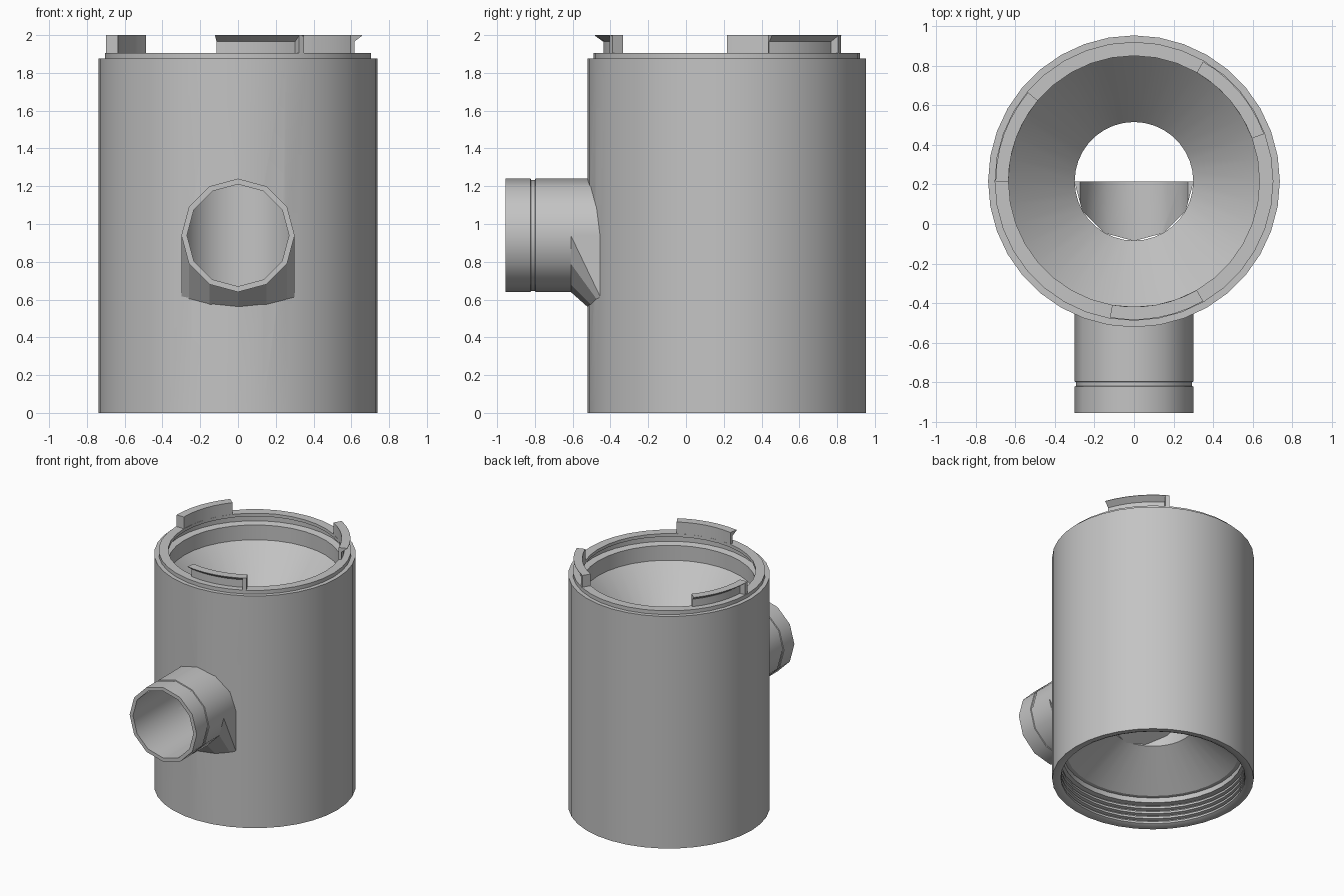
import bpy, bmesh, math
from mathutils import Matrix

if "Cube" in bpy.data.objects:
    bpy.data.objects.remove(bpy.data.objects["Cube"], do_unlink=True)

CY = 0.216          # centre line of the housing
PIPE_Z = 0.94       # centre line of the side spout
R = 0.738
PIPE_R, BORE_R = 0.30, 0.272

grey = bpy.data.materials.new("plain grey")
grey.use_nodes = True
grey.diffuse_color = (0.55, 0.55, 0.55, 1)
grey.node_tree.nodes["Principled BSDF"].inputs["Base Color"].default_value = (0.55, 0.55, 0.55, 1)

UPRIGHT = Matrix.Translation((0, CY, 0))
FORWARD = Matrix.Translation((0, 0, PIPE_Z)) @ Matrix.Rotation(math.pi / 2, 4, 'X')


def finish(name, bm, matrix=None):
    if matrix:
        bm.transform(matrix)
    bmesh.ops.recalc_face_normals(bm, faces=bm.faces)
    mesh = bpy.data.meshes.new(name)
    bm.to_mesh(mesh)
    bm.free()
    mesh.materials.append(grey)
    obj = bpy.data.objects.new(name, mesh)
    bpy.context.collection.objects.link(obj)
    return obj


def smooth(obj):
    bpy.ops.object.select_all(action='DESELECT')
    obj.select_set(True)
    bpy.context.view_layer.objects.active = obj
    bpy.ops.object.shade_smooth_by_angle(angle=math.radians(32))


def lathe(name, profile, steps, matrix, start=0, end=360):
    """Sweep a closed (radius, height) loop around an axis, capping partial sweeps."""
    bm = bmesh.new()
    full = end - start == 360
    rings = []
    for i in range(steps if full else steps + 1):
        a = math.radians(start + (end - start) * i / steps)
        rings.append([bm.verts.new((r * math.cos(a), r * math.sin(a), z)) for r, z in profile])
    n = len(profile)
    for i in range(steps):
        a, b = rings[i], rings[(i + 1) % len(rings)]
        for j in range(n):
            k = (j + 1) % n
            bm.faces.new((a[j], b[j], b[k], a[k]))
    if not full:
        bm.faces.new(rings[0])
        bm.faces.new(rings[-1])
    return finish(name, bm, matrix)


def cut_bore(obj, cutter):
    cut = obj.modifiers.new("bore", 'BOOLEAN')
    cut.operation = 'DIFFERENCE'
    cut.solver = 'EXACT'
    cut.object = cutter
    bpy.context.view_layer.objects.active = obj
    bpy.ops.object.modifier_apply(modifier=cut.name)


# Housing: outer wall, stepped rim, upper funnel, throat, lower cone, threads
profile = [(R, 0), (R, 1.875), (0.705, 1.875), (0.705, 1.905),
           (0.635, 1.905), (0.635, 1.88), (0.685, 1.87), (0.685, 1.82),
           (0.635, 1.81), (0.635, 1.69), (PIPE_R, 1.33), (PIPE_R, 0.45),
           (0.63, 0.22), (0.66, 0.22), (0.66, 0.18)]
for i in range(4):
    z = 0.175 - i * 0.042
    profile += [(0.70, z), (0.70, z - 0.015), (0.675, z - 0.02), (0.675, z - 0.037)]
profile.append((0.70, 0))
housing = lathe("housing", profile, 36, UPRIGHT)

# Half-round block closing the front of the throat, with a sloping underside
bm = bmesh.new()
top, bottom = [], []
for i in range(7):
    a = math.pi + math.pi * i / 6
    x, y = 0.302 * math.cos(a), CY + 0.302 * math.sin(a)
    top.append(bm.verts.new((x, y, PIPE_Z)))
    bottom.append(bm.verts.new((x, y, 0.62 + 0.6 * (y - CY))))
bm.faces.new(top)
bm.faces.new(bottom)
for i in range(7):
    k = (i + 1) % 7
    bm.faces.new((top[i], top[k], bottom[k], bottom[i]))
floor = finish("throat_floor", bm)

# Bore through the front wall and the block into the throat
bm = bmesh.new()
bmesh.ops.create_cone(bm, cap_ends=True, segments=12, radius1=BORE_R, radius2=BORE_R, depth=1.3)
bmesh.ops.rotate(bm, verts=bm.verts, matrix=Matrix.Rotation(math.radians(30), 3, 'Z'))
cutter = finish("bore_cutter", bm, FORWARD @ Matrix.Translation((0, 0, 0.35)))
cutter.hide_render = True
for part in (housing, floor):
    cut_bore(part, cutter)
    smooth(part)
bpy.data.objects.remove(cutter, do_unlink=True)

# Spout with a shallow groove near its mouth
smooth(lathe("spout", [(0.27, 0.42), (PIPE_R, 0.42), (PIPE_R, 0.797), (0.294, 0.80),
                       (0.294, 0.82), (PIPE_R, 0.823), (PIPE_R, 0.955), (0.27, 0.955)],
             12, FORWARD))

# Flared support under the spout
bm = bmesh.new()
upper, lower = [], []
for i in range(7):
    a = math.pi + math.pi * i / 6
    x = PIPE_R * math.cos(a)
    upper.append(bm.verts.new((x, -0.61, PIPE_Z + PIPE_R * math.sin(a))))
    lower.append(bm.verts.new((x, CY - math.sqrt(0.73 ** 2 - x * x), 0.555 + 0.05 * math.cos(a) ** 2)))
for i in range(6):
    bm.faces.new((upper[i], upper[i + 1], lower[i + 1], lower[i]))
for i in (0, 6):
    corner = bm.verts.new((lower[i].co.x, lower[i].co.y, PIPE_Z))
    bm.faces.new((upper[i], lower[i], corner))
finish("spout_support", bm)

# Three hooked locking tabs, each with a stop at one end
hook = [(0.635, 1.90), (0.655, 1.90), (0.655, 1.965), (0.70, 1.997), (0.70, 2.0), (0.635, 2.0)]
stop = [(0.636, 1.90), (0.699, 1.90), (0.699, 1.999), (0.636, 1.999)]
for i in range(3):
    a = 20 + 120 * i
    smooth(lathe(f"locking_tab_{i + 1}", hook, 6, UPRIGHT, a, a + 40))
    smooth(lathe(f"tab_stop_{i + 1}", stop, 1, UPRIGHT, a + 37.5, a + 40))
